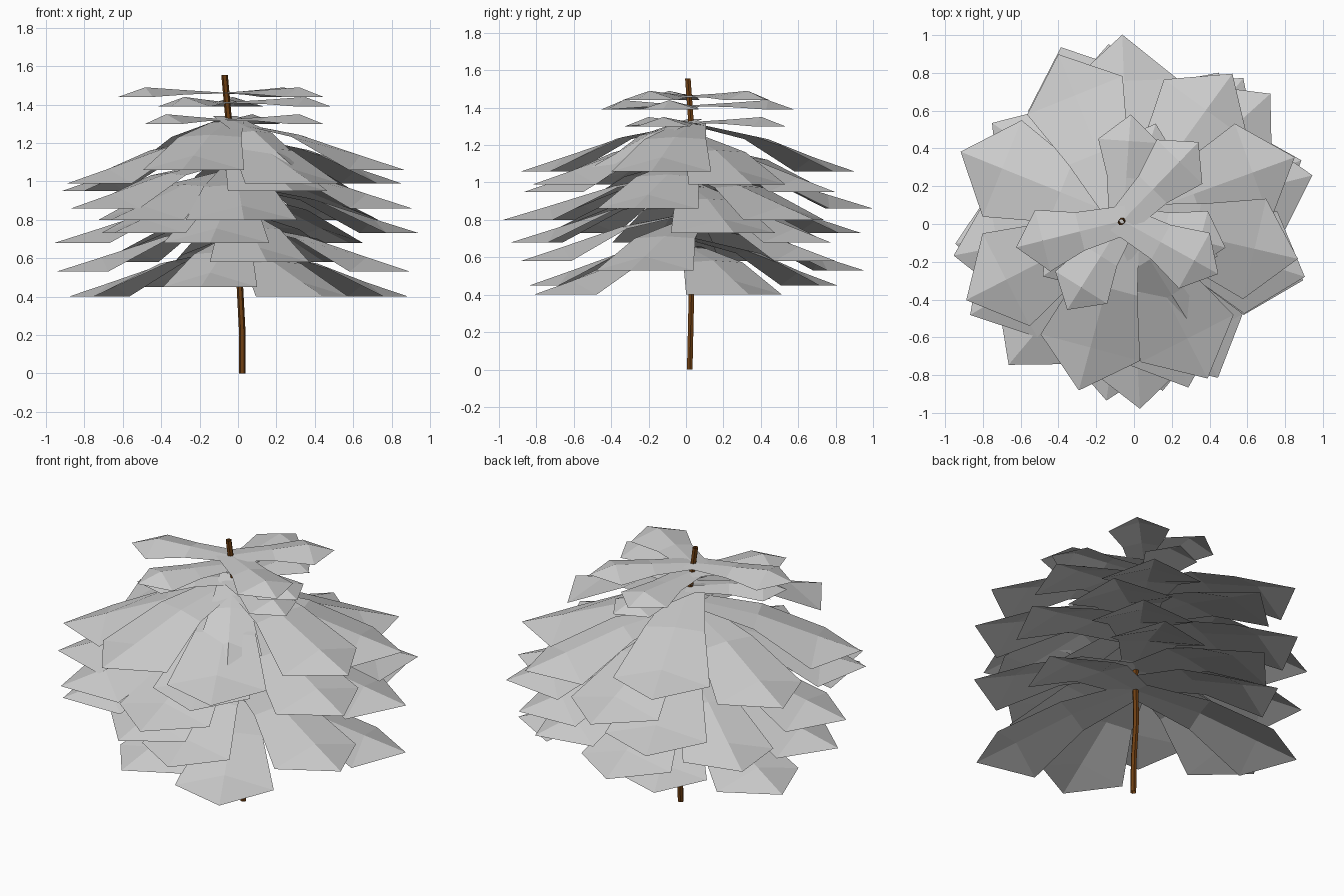
import bpy, bmesh, math
from mathutils import Vector

cube = bpy.data.objects.get("Cube")
if cube:
    bpy.data.objects.remove(cube, do_unlink=True)


def make_material(name, color):
    mat = bpy.data.materials.new(name)
    mat.use_nodes = True
    mat.diffuse_color = color
    bsdf = next(n for n in mat.node_tree.nodes if n.type == 'BSDF_PRINCIPLED')
    bsdf.inputs["Base Color"].default_value = color
    bsdf.inputs["Roughness"].default_value = 0.9
    return mat


foliage = make_material("pale grey foliage", (0.6, 0.6, 0.6, 1))
bark = make_material("brown bark", (0.16, 0.05, 0.006, 1))

# Slightly crooked trunk line, from the ground up
TRUNK = [Vector(p) for p in ((0.022, 0.02, 0), (0.022, 0.025, 0.22), (0.01, 0.03, 0.45),
                             (0, 0.01, 0.75), (-0.02, 0.02, 1.05), (-0.045, 0.03, 1.28),
                             (-0.07, 0.01, 1.555))]


def trunk_at(z):
    for a, b in zip(TRUNK, TRUNK[1:]):
        if z <= b.z:
            return a.lerp(b, (z - a.z) / (b.z - a.z))
    return TRUNK[-1]


def add_object(name, bm, mat):
    mesh = bpy.data.meshes.new(name)
    bm.to_mesh(mesh)
    bm.free()
    mesh.materials.append(mat)
    obj = bpy.data.objects.new(name, mesh)
    bpy.context.collection.objects.link(obj)


def build_trunk(radius=0.017, sides=6):
    """Open tube following the trunk line."""
    bm = bmesh.new()
    turns = [2 * math.pi * i / sides for i in range(sides)]
    rings = [[bm.verts.new(p + Vector((math.cos(t), math.sin(t), 0)) * radius)
              for t in turns] for p in TRUNK]
    for low, high in zip(rings, rings[1:]):
        for i in range(sides):
            j = (i + 1) % sides
            bm.faces.new((low[i], low[j], high[j], high[i]))
    add_object("trunk", bm, bark)


def add_frond(bm, angle, length, tip_z, drop, ridge):
    """Bent leaf card: blunt root, arched middle, wide shoulders, raised spine, pointed tip."""
    root = trunk_at(tip_z + drop)
    out = Vector((math.cos(angle), math.sin(angle), 0))
    side = Vector((-out.y, out.x, 0))

    def point(along, across, height):
        p = root + out * along + side * across
        return bm.verts.new((p.x, p.y, tip_z + height))

    arch = (drop + ridge) / 2 + drop * 0.06
    # Cross-sections: distance out, half width, edge height, spine height
    sections = ((-0.03, 0.075, drop, drop),
                (length * 0.4, length * 0.18, drop * 0.66, arch),
                (length * 0.75, length * 0.29, 0, ridge))
    rows = [(point(a, -w, e), point(a, 0, s), point(a, w, e)) for a, w, e, s in sections]
    for near, far in zip(rows, rows[1:]):
        for i in (0, 1):
            bm.faces.new((near[i], far[i], far[i + 1], near[i + 1]))
    tip = point(length, 0, 0)
    for i in (0, 1):
        bm.faces.new((rows[-1][i], tip, rows[-1][i + 1]))


def build_tier(name, tip_z, length, angles, drop, ridge):
    bm = bmesh.new()
    for a in angles:
        add_frond(bm, math.radians(a), length, tip_z, drop, ridge)
    add_object(name, bm, foliage)


build_trunk()

# Large drooping tiers: tip height, frond length, frond directions
LOWER = [
    (0.40, 0.94, (20, 160, 298)),
    (0.45, 0.87, (114, 257)),
    (0.53, 0.95, (98, 187, 341)),
    (0.58, 0.91, (60, 145, 280)),
    (0.68, 0.96, (52, 191, 262)),
    (0.73, 0.99, (14, 112, 230)),
    (0.80, 1.00, (42, 230, 273)),
    (0.86, 0.98, (92, 211, 342)),
    (0.95, 0.95, (54, 158, 290)),
    (0.99, 0.95, (20, 207, 297)),
    (1.06, 0.94, (112, 255, 347)),
    (1.08, 0.63, (302,)),
]
for n, (z, length, angles) in enumerate(LOWER, 1):
    build_tier(f"foliage_tier_{n}", z, length, angles, 0.26, 0.075)

# Small, nearly level crown tiers
CROWN = [
    (1.30, 0.53, (72, 215, 338)),
    (1.39, 0.56, (86, 238, 345)),
    (1.44, 0.58, (46, 194, 331)),
]
for n, (z, length, angles) in enumerate(CROWN, 1):
    build_tier(f"crown_tier_{n}", z, length, angles, 0.02, 0.05)
